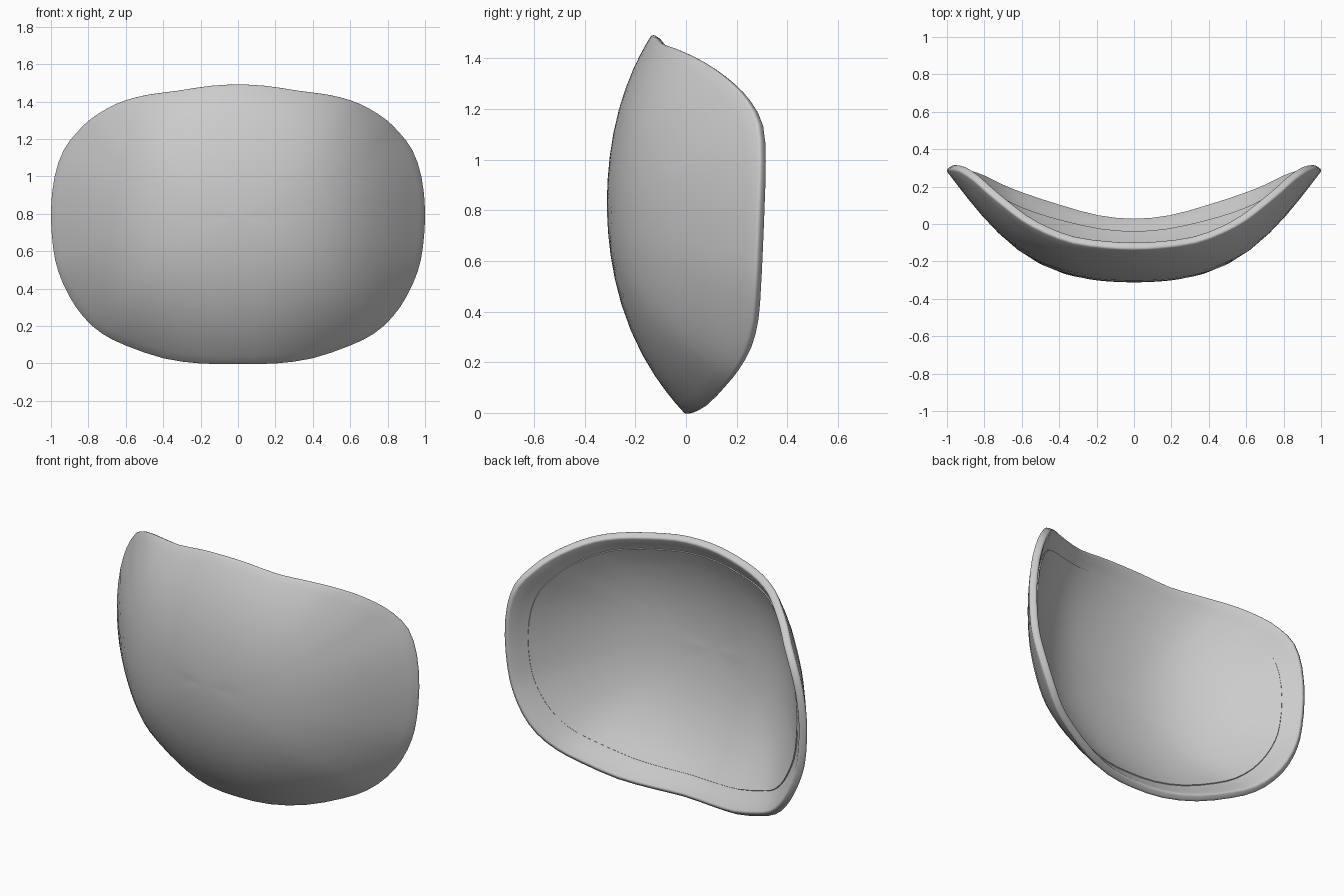
import bpy, bmesh
from mathutils import Vector

if "Cube" in bpy.data.objects:
    bpy.data.objects.remove(bpy.data.objects["Cube"])

# Right half of the rim, bottom to top: x, y, z
RIM = [(0, 0, -.008), (.2, .02, -.006), (.4, .075, .022), (.6, .14, .09), (.73, .19, .155),
       (.83, .238, .245), (.907, .265, .357), (.966, .274, .49), (.994, .28, .62), (1.006, .288, .81),
       (.986, .294, 1.0), (.937, .285, 1.143), (.867, .24, 1.237), (.795, .175, 1.308),
       (.704, .1, 1.367), (.603, .022, 1.412), (.48, -.045, 1.442), (.33, -.1, 1.462),
       (.15, -.126, 1.489), (0, -.133, 1.496)]
KEYS = [Vector(p) for p in RIM + [(-x, y, z) for x, y, z in RIM[-2:0:-1]]]
CZ = .78


def smooth_loop(p):
    """Add a Catmull-Rom midpoint between rim points."""
    out, n = [], len(p)
    for i in range(n):
        a, b, c, d = (p[(i + k) % n] for k in (-1, 0, 1, 2))
        out += [b, (b + c) * .5625 - (a + d) * .0625]
    return out


LOOP = smooth_loop(KEYS)


def depth(x, z):
    """Curved dish: bowed across and from bottom to top."""
    u = z - .83
    return (-.312 + .325 * u**2 + .18 * u**4
            + .25 * x**2 + .63 * x**4 - .295 * x**6)


def point(rim, t):
    x, y, z = rim
    fix = y - depth(x, z)
    px, pz = x * t**.6, CZ + (z - CZ) * t
    return Vector((px, depth(px, pz) + fix * t**4, pz))


def dish(name, levels):
    bm = bmesh.new()
    n = len(LOOP)
    centre = bm.verts.new((0, depth(0, CZ), CZ))
    rings = [[bm.verts.new(point(p, t)) for p in LOOP] for t in levels]
    for i in range(n):
        j = (i + 1) % n
        bm.faces.new((centre, rings[0][i], rings[0][j]))
        for a, b in zip(rings, rings[1:]):
            bm.faces.new((a[i], b[i], b[j], a[j]))
    bmesh.ops.recalc_face_normals(bm, faces=bm.faces)
    bm.normal_update()
    if sum(f.normal.y for f in bm.faces) > 0:
        bmesh.ops.reverse_faces(bm, faces=bm.faces)
    me = bpy.data.meshes.new(name)
    bm.to_mesh(me)
    bm.free()
    ob = bpy.data.objects.new(name, me)
    bpy.context.collection.objects.link(ob)
    return ob


def thicken(ob, thickness):
    solid = ob.modifiers.new("thickness", 'SOLIDIFY')
    solid.thickness = thickness
    solid.offset = -1


def finish(ob):
    bpy.ops.object.select_all(action='DESELECT')
    ob.select_set(True)
    bpy.context.view_layer.objects.active = ob
    bpy.ops.object.convert(target='MESH')
    bpy.ops.object.shade_smooth_by_angle(angle=1.0)


# Shell with a rounded rim
shell = dish("curved_shell", [.03, .1, .2, .32, .45, .58, .7, .8, .88, .94, 1])
thicken(shell, .045)
bevel = shell.modifiers.new("rounded_rim", 'BEVEL')
bevel.width = .013
bevel.segments = 3
bevel.limit_method = 'ANGLE'
bevel.angle_limit = 1.0
finish(shell)

# Thin lining panel set inside the rim, with its hidden outer skin removed
lining = dish("inner_lining", [.03, .1, .2, .32, .45, .58, .7, .8, .88])
outer_faces = len(lining.data.polygons)
thicken(lining, .051)
finish(lining)
bm = bmesh.new()
bm.from_mesh(lining.data)
bm.faces.ensure_lookup_table()
bmesh.ops.delete(bm, geom=bm.faces[:outer_faces], context='FACES')
bm.to_mesh(lining.data)
bm.free()
